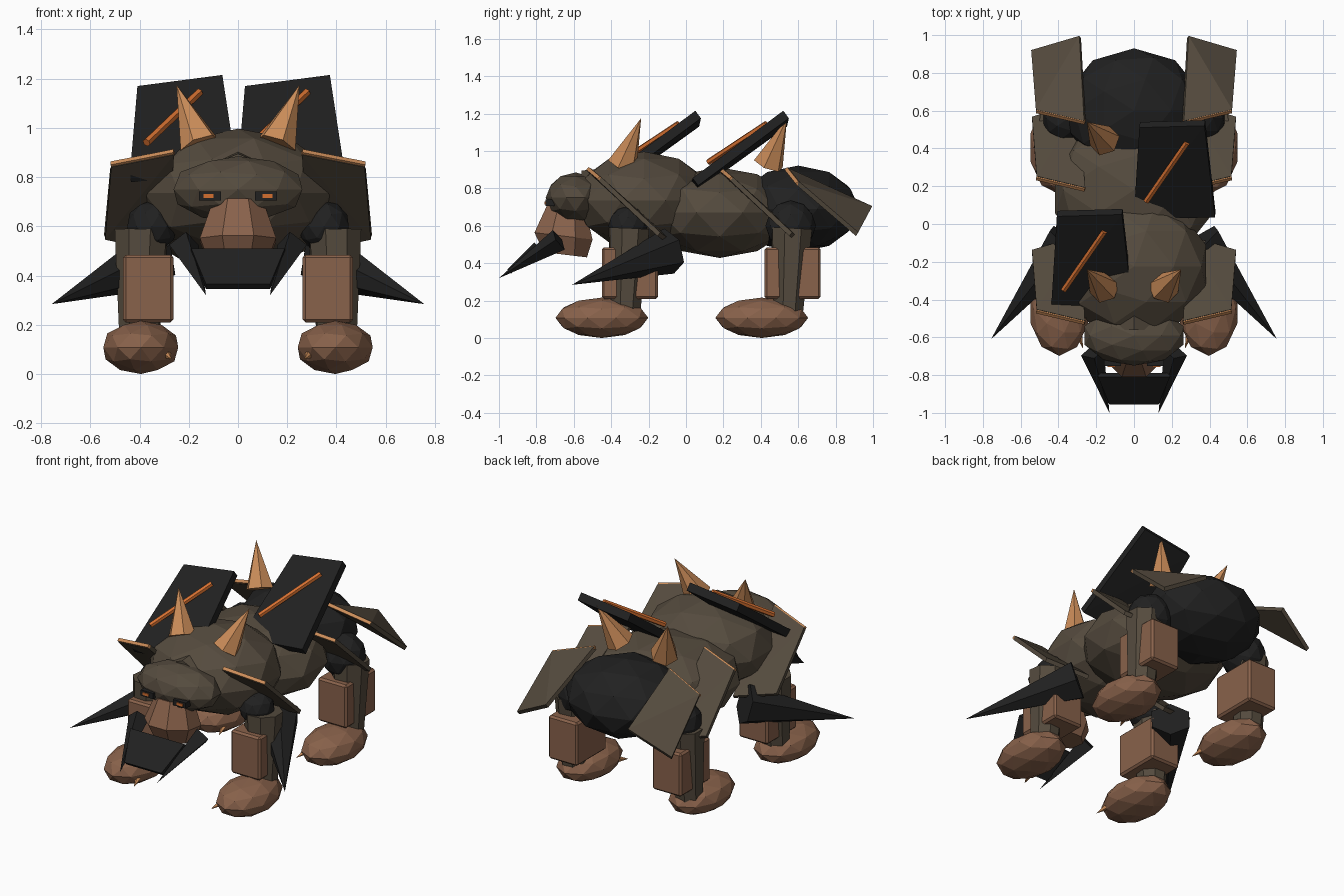
import bpy, bmesh, math
from mathutils import Vector, Matrix

if "Cube" in bpy.data.objects:
    bpy.data.objects.remove(bpy.data.objects["Cube"])


def material(name, rgb):
    m = bpy.data.materials.new(name)
    m.diffuse_color = (*rgb, 1)
    m.use_nodes = True
    m.node_tree.nodes["Principled BSDF"].inputs["Base Color"].default_value = m.diffuse_color
    return m


HIDE = material("olive brown hide", (0.09, 0.07, 0.048))
SKIN = material("clay skin", (0.25, 0.122, 0.07))
DARK = material("charcoal", (0.015, 0.015, 0.015))
HORN = material("copper horn", (0.60, 0.265, 0.10))
GLOW = material("orange glow", (0.66, 0.16, 0.03))


def finish(name, bm, mat):
    bmesh.ops.recalc_face_normals(bm, faces=bm.faces)
    me = bpy.data.meshes.new(name)
    bm.to_mesh(me)
    bm.free()
    me.materials.append(mat)
    ob = bpy.data.objects.new(name, me)
    bpy.context.collection.objects.link(ob)
    return ob


def blob(name, loc, radii, mat, sub=2):
    """Faceted ellipsoid."""
    bm = bmesh.new()
    bmesh.ops.create_icosphere(bm, subdivisions=sub, radius=1,
                               matrix=Matrix.LocRotScale(Vector(loc), None, Vector(radii)))
    return finish(name, bm, mat)


def cone(name, a, b, r1, r2, sides, mat):
    """Tapered prism running from point a to point b."""
    a, b = Vector(a), Vector(b)
    d = b - a
    bm = bmesh.new()
    bmesh.ops.create_cone(bm, cap_ends=True, segments=sides, radius1=r1, radius2=r2, depth=d.length)
    bm.transform(Matrix.Translation((a + b) / 2) @ d.to_track_quat('Z', 'Y').to_matrix().to_4x4())
    return finish(name, bm, mat)


def box(name, loc, size, mat, bevel=0.0):
    bm = bmesh.new()
    bmesh.ops.create_cube(bm, size=1, matrix=Matrix.LocRotScale(Vector(loc), None, Vector(size)))
    if bevel:
        bmesh.ops.bevel(bm, geom=bm.edges[:], offset=bevel, segments=1, affect='EDGES')
    return finish(name, bm, mat)


def hull(name, points, mat):
    bm = bmesh.new()
    for p in points:
        bm.verts.new(p)
    bmesh.ops.convex_hull(bm, input=bm.verts[:])
    bmesh.ops.dissolve_limit(bm, angle_limit=0.02, verts=bm.verts[:], edges=bm.edges[:])
    return finish(name, bm, mat)


def slab(name, corners, thick, mat):
    """Flat four-cornered panel with thickness."""
    p = [Vector(c) for c in corners]
    n = (p[2] - p[0]).cross(p[3] - p[1]).normalized() * thick / 2
    return hull(name, [q + n for q in p] + [q - n for q in p], mat)


# Body masses
blob("shoulders", (0, -0.225, 0.735), (0.40, 0.375, 0.262), HIDE)
blob("belly", (0, 0.18, 0.67), (0.44, 0.40, 0.242), HIDE)
blob("haunches", (0, 0.60, 0.69), (0.37, 0.33, 0.232), DARK)

# Head
cone("neck", (0, -0.30, 0.75), (0, -0.56, 0.75), 0.17, 0.145, 8, HIDE)
blob("head", (0, -0.59, 0.75), (0.275, 0.16, 0.135), HIDE)

# Snout: rings flaring downward, tucked under the head
rings = ((-0.64, 0.70, 0.11), (-0.655, 0.545, 0.168), (-0.645, 0.445, 0.125))
snout = []
for y, z, r in rings:
    for i in range(8):
        a = math.radians(22.5 + 45 * i)
        snout.append((r * math.cos(a), y + r * math.sin(a), z - 0.12 * r * math.sin(a)))
hull("snout", snout, SKIN)

slab("jaw_plate", [(-0.19, -0.80, 0.50), (0.19, -0.80, 0.50),
                   (0.13, -0.945, 0.355), (-0.13, -0.945, 0.355)], 0.03, DARK)

for s, side in ((-1, "right"), (1, "left")):
    # Eyes and tusks
    box(f"eye_socket_{side}", (s * 0.114, -0.727, 0.723), (0.088, 0.05, 0.036), DARK)
    box(f"eye_{side}", (s * 0.12, -0.753, 0.723), (0.042, 0.009, 0.016), GLOW)
    cone(f"tusk_{side}", (s * 0.22, -0.68, 0.525), (s * 0.13, -1.0, 0.32), 0.062, 0, 4, DARK)

    # Side spikes
    cone(f"side_spike_{side}", (s * 0.35, -0.09, 0.465), (s * 0.757, -0.61, 0.284), 0.125, 0, 6, DARK)

    # Back horns
    for end, y in (("front", -0.34), ("rear", 0.44)):
        cone(f"{end}_horn_{side}", (s * 0.155, y, 0.93), (s * 0.25, y + 0.1, 1.175), 0.084, 0, 6, HORN)

    # Flank armour with bright leading edges; front pairs sink into the body, rear pair flares
    for end, y, drop, back in (("front", -0.52, 0.05, 0.50), ("middle", 0.185, 0.05, 0.50),
                               ("rear", 0.54, 0.075, 0.695)):
        inner, outer = (s * 0.26, y, 0.90), (s * 0.515, y + 0.06, 0.90 - drop)
        slab(f"{end}_armour_{side}", [inner, outer, (s * 0.54, y + 0.375, 0.555),
                                      (s * 0.285, y + 0.45, back)], 0.025, HIDE)
        cone(f"{end}_armour_trim_{side}", inner, outer, 0.014, 0.014, 4, HORN)

    # Legs
    for end, y, ball in (("front", -0.30, 0.105), ("rear", 0.57, 0.135)):
        foot_y = -0.45 if end == "front" else 0.405
        blob(f"{end}_joint_{side}", (s * 0.35, y - 0.01, 0.60), (ball, ball, ball), DARK)
        cone(f"{end}_leg_{side}", (s * 0.402, y - 0.025, 0.13), (s * 0.392, y - 0.005, 0.585),
             0.084, 0.115, 8, HIDE)
        box(f"{end}_leg_guard_{side}", (s * 0.365, y, 0.347), (0.205, 0.30, 0.275), SKIN, 0.012)
        blob(f"{end}_foot_{side}", (s * 0.395, foot_y, 0.108), (0.16, 0.248, 0.108), SKIN)
        cone(f"{end}_claw_{side}", (s * 0.29, foot_y - 0.14, 0.08), (s * 0.27, foot_y - 0.21, 0.06),
             0.018, 0, 5, HORN)

# Staggered back panels, each with a glowing strip
for name, dx, dy in (("rear", 0, 0), ("front", -0.437, -0.47)):
    o = Vector((dx, dy, 0))
    slab(f"{name}_back_panel", [o + Vector(c) for c in (
        (0.03, 0.525, 1.15), (0.375, 0.535, 1.195), (0.43, 0.05, 0.835), (0.0, 0.04, 0.80))], 0.05, DARK)
    cone(f"{name}_panel_strip", o + Vector((0.065, 0.12, 0.94)), o + Vector((0.28, 0.43, 1.145)),
         0.017, 0.017, 6, GLOW)
